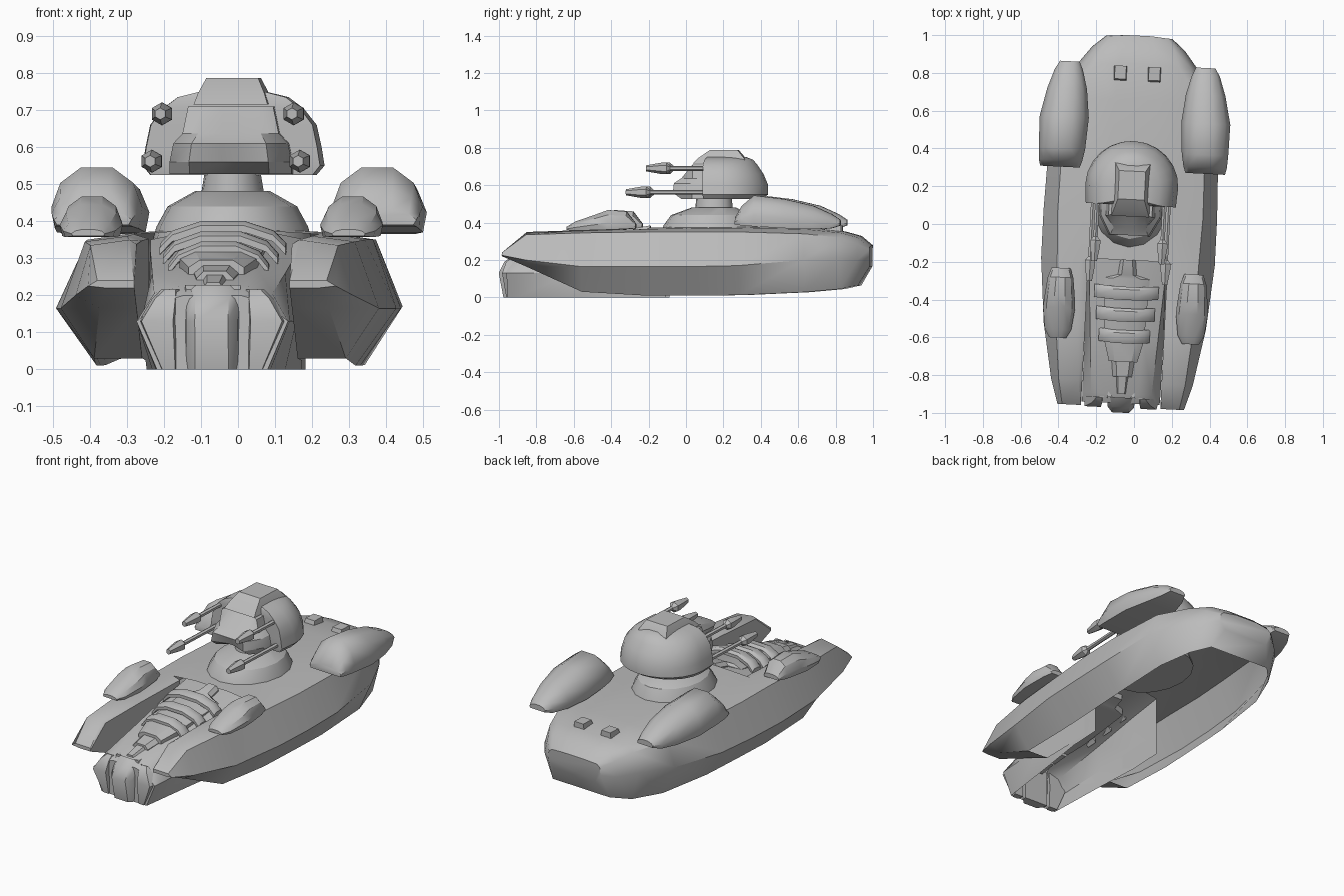
import bpy, bmesh, math
from mathutils import Matrix

if "Cube" in bpy.data.objects:
    bpy.data.objects.remove(bpy.data.objects["Cube"])

# The whole craft sits slightly turned about the vertical axis
PLACE = Matrix.Translation((-0.022, 0, 0)) @ Matrix.Rotation(-0.05, 4, 'Z')
GREY = bpy.data.materials.new("hull_grey")
GREY.diffuse_color = (0.5, 0.5, 0.5, 1)
GREY.use_nodes = True
GREY.node_tree.nodes["Principled BSDF"].inputs["Base Color"].default_value = GREY.diffuse_color


def finish(name, bm, angle=38):
    bmesh.ops.remove_doubles(bm, verts=bm.verts, dist=0.0005)
    bmesh.ops.recalc_face_normals(bm, faces=bm.faces)
    me = bpy.data.meshes.new(name)
    bm.to_mesh(me)
    bm.free()
    me.transform(PLACE)
    me.materials.append(GREY)
    ob = bpy.data.objects.new(name, me)
    bpy.context.collection.objects.link(ob)
    bpy.ops.object.select_all(action='DESELECT')
    ob.select_set(True)
    bpy.context.view_layer.objects.active = ob
    bpy.ops.object.shade_smooth_by_angle(angle=math.radians(angle))
    return ob


def add_loft(bm, rings, closed=True, cap0=True, cap1=True):
    vs = [[bm.verts.new(p) for p in r] for r in rings]
    n = len(rings[0])
    for a, b in zip(vs, vs[1:]):
        for i in range(n if closed else n - 1):
            j = (i + 1) % n
            bm.faces.new((a[i], a[j], b[j], b[i]))
    if cap0:
        bm.faces.new(vs[0])
    if cap1:
        bm.faces.new(vs[-1])


def loft(name, rings, closed=True, cap0=True, cap1=True, angle=38):
    bm = bmesh.new()
    add_loft(bm, rings, closed, cap0, cap1)
    return finish(name, bm, angle)


def mirrored(pts):
    """Half outline of (x, z) from outside to centre -> full outline."""
    return pts + [(-x, z) for x, z in reversed(pts) if x > 0]


# Hull stations: y, keel x z, chine x z, shoulder x z, deck edge x z
HULL = [(-.97, .29, .22, .335, .225, .31, .24, .21, .24),
        (-.84, .31, .165, .375, .20, .335, .335, .23, .35),
        (-.54, .34, .03, .43, .165, .365, .345, .25, .36),
        (-.20, .35, .01, .46, .165, .375, .35, .25, .365),
        (.05, .35, .01, .46, .165, .385, .35, .25, .37),
        (.30, .35, .012, .452, .17, .38, .35, .25, .37),
        (.65, .33, .028, .41, .20, .355, .34, .25, .365),
        (.84, .27, .045, .315, .21, .28, .32, .22, .345),
        (.93, .19, .065, .245, .20, .225, .285, .19, .32),
        (.99, .14, .165, .175, .21, .17, .255, .15, .27)]


def station(h):
    return h[0], [(h[i], h[i + 1]) for i in (1, 3, 5, 7)]


bm = bmesh.new()
# Side walls and prongs
for s in (1, -1):
    rings = []
    for h in HULL:
        y, pts = station(h)
        rings.append([(s * x, y, z) for x, z in pts])
    add_loft(bm, rings, False, False, False)
    # Inner wall and sloped underside of each prong
    inner = []
    for h in HULL[:4]:
        y, p = station(h)
        inner.append([(s * p[3][0], y, p[3][1]), (s * .21, y, p[3][1] - .012),
                      (s * .21, y, max(p[0][1], .02))])
    add_loft(bm, inner, False, False, False)
    under = [[(s * .21, h[0], max(h[2], .02)), (s * h[1], h[0], h[2])] for h in HULL[:3]]
    add_loft(bm, under, False, False, False)
    tip = [(x, HULL[0][0], z) for x, z in station(HULL[0])[1]] + [(.21, HULL[0][0], .22)]
    bm.faces.new([bm.verts.new((s * x, y, z)) for x, y, z in tip])
# Rear deck, crowned along the middle
add_loft(bm, [[(h[7], h[0], h[8]), (h[7] * .45, h[0] + .008, h[8] + .008),
               (-h[7] * .45, h[0] + .008, h[8] + .008), (-h[7], h[0], h[8])]
              for h in HULL[3:]], False, False, False)
# Tail: sloped underside and end face
add_loft(bm, [[(h[1], h[0], h[2]), (-h[1], h[0], h[2])] for h in HULL[-2:]], False, False, False)
y, p = station(HULL[-1])
bm.faces.new([bm.verts.new((x, y + (.008 if abs(x) < .1 else 0), z))
              for x, z in mirrored(p[:4] + [(.0675, .278)])])
finish("hull_shell", bm)

# Central nose trough between the prongs, open underneath
NOSE = [(-.95, .15, .205, .14, .20), (-.90, .155, .207, .16, .225), (-.60, .18, .21, .18, .28),
        (-.30, .21, .21, .20, .34), (-.10, .21, .21, .21, .37)]
loft("nose_body", [[(x, y, z) for x, z in mirrored([(b, 0), (m, .13), (t, d - .02), (t * .55, d)])]
                   for y, b, m, t, d in NOSE], False, True, False)

# Rounded prow with corner pillars
loft("prow", [[(x, y, z) for x, y in ((-.075, -.92), (-.07, fy + .03), (-.045, fy), (.045, fy),
                                      (.07, fy + .03), (.075, -.92))]
              for z, fy in ((0, -.975), (.13, -1.0), (.19, -.97), (.228, -.92))])
for s in (1, -1):
    loft("prow_pillar", [[(s * x, y, z) for x, y in ((a, -.92), (a + .01, fy), (b - .01, fy), (b, -.92))]
                         for z, fy, a, b in ((0, -.955, .09, .145), (.13, -.975, .095, .2),
                                             (.19, -.955, .09, .165), (.215, -.925, .09, .14))])

# Stepped spine along the nose
SPINE = [(-.90, .028, .235), (-.81, .036, .255), (-.81, .05, .265), (-.73, .06, .28), (-.73, .075, .295),
         (-.62, .105, .32), (-.29, .12, .36), (-.27, .05, .37), (-.19, .04, .385)]
loft("spine", [[(x, y, z) for x, z in mirrored([(w, t - .06), (w, t - .02), (w * .6, t)])]
               for y, w, t in SPINE], angle=25)

# Three arched ribs over the spine
for ry, rz, w in ((-.59, .345, .135), (-.475, .372, .155), (-.36, .40, .17)):
    prof = [(-.035, -.03), (-.035, -.012), (-.012, 0), (.02, 0), (.035, -.012), (.035, -.03)]
    loft("rib", [[(x * w, ry + dy - .012 * (1 - abs(x)), rz + dz + drop) for dy, dz in prof]
                 for x, drop in ((-1, -.06), (-.8, -.025), (-.35, 0), (.35, 0), (.8, -.025), (1, -.06))],
         angle=30)


def disc(rx, ry, cy, z, n=16):
    return [(rx * math.cos(i * math.tau / n), cy + ry * math.sin(i * math.tau / n), z) for i in range(n)]


# Turret ring and neck
loft("turret_base", [disc(.215, .26, .13, .35), disc(.205, .25, .13, .385), disc(.175, .215, .135, .44),
                     disc(.10, .115, .15, .482)], angle=30)
loft("turret_neck", [disc(.085, .10, .15, .475), disc(.075, .095, .15, .535)])


def hood(w, yf, yr, z, n=12):
    """Flat front with a rounded back."""
    ym = yf + (yr - yf) * .3
    arc = [(w * math.cos(i * math.pi / n), ym + (yr - ym) * math.sin(i * math.pi / n), z)
           for i in range(n + 1)]
    return arc + [(-w * .97, yf, z), (w * .97, yf, z)]


loft("turret_dome", [hood(.225, .105, .40, .525), hood(.246, .10, .44, .55), hood(.238, .10, .44, .60),
                     hood(.225, .10, .415, .66), hood(.19, .10, .385, .705), hood(.15, .105, .36, .735),
                     hood(.08, .12, .32, .752)])
# Top hatch block
loft("turret_hatch", [[(s * w, y, z) for s, y in ((-1, a), (1, a), (1, b), (-1, b))]
                      for w, a, b, z in ((.10, .04, .33, .715), (.09, .07, .315, .745), (.07, .13, .28, .787))],
     angle=20)
# Face plate with split chin
loft("turret_face", [[(x, y, z) for x, y in ((-w, .12), (-w, .04), (-w * .65, fy), (-.02, fy + n),
                                             (.02, fy + n), (w * .65, fy), (w, .04), (w, .12))]
                     for w, fy, n, z in ((.165, -.02, .06, .527), (.165, -.065, .03, .56),
                                         (.155, -.06, 0, .61), (.13, -.02, 0, .637), (.115, .06, 0, .71))],
     angle=30)

# Four guns: faceted muzzle on a thin barrel
for s in (1, -1):
    for name, gx, gz, y0, y1 in (("upper_gun", .178, .69, -.205, .13), ("lower_gun", .2, .562, -.312, .14)):
        prof = [(y0, .016), (y0 + .085, .031), (y0 + .11, .031), (y0 + .13, .013), (y1, .013)]
        loft(name, [[(s * gx + r * math.sin(k * math.tau / 6), y, gz + r * math.cos(k * math.tau / 6))
                     for k in range(6)] for y, r in prof], angle=30)


def pod(name, cx, rows, angle):
    """Rows: y, centre shift, half width, floor z, top z."""
    shape = ((-.92, 0), (-1, .35), (-.8, .75), (-.35, 1), (.35, 1), (.8, .75), (1, .35), (.92, 0))
    for s in (1, -1):
        loft(name, [[(s * (cx + dx + w * u), y, lo + (hi - lo) * v) for u, v in shape]
                    for y, dx, w, lo, hi in rows], angle=angle)


# Rear and front side pods
pod("rear_pod", .375, [(.285, .01, .105, .39, .43), (.32, .008, .115, .385, .49), (.385, .004, .123, .38, .545),
                       (.55, 0, .13, .37, .525), (.70, -.008, .105, .365, .49), (.80, -.012, .075, .37, .445),
                       (.845, -.015, .052, .385, .415)], 40)
pod("front_pod", .352, [(-.62, 0, .045, .36, .378), (-.575, 0, .07, .357, .405), (-.46, 0, .085, .36, .445),
                        (-.40, 0, .08, .362, .467), (-.30, 0, .068, .366, .46), (-.25, 0, .05, .37, .395)], 30)

# Small vents on the rear deck
for s in (1, -1):
    loft("rear_vent", [[(s * .09 + u * w, y, z) for u, y in ((-1, a), (1, a), (1, .835), (-1, .835))]
                       for w, a, z in ((.036, .75, .34), (.03, .765, .385))], angle=20)
